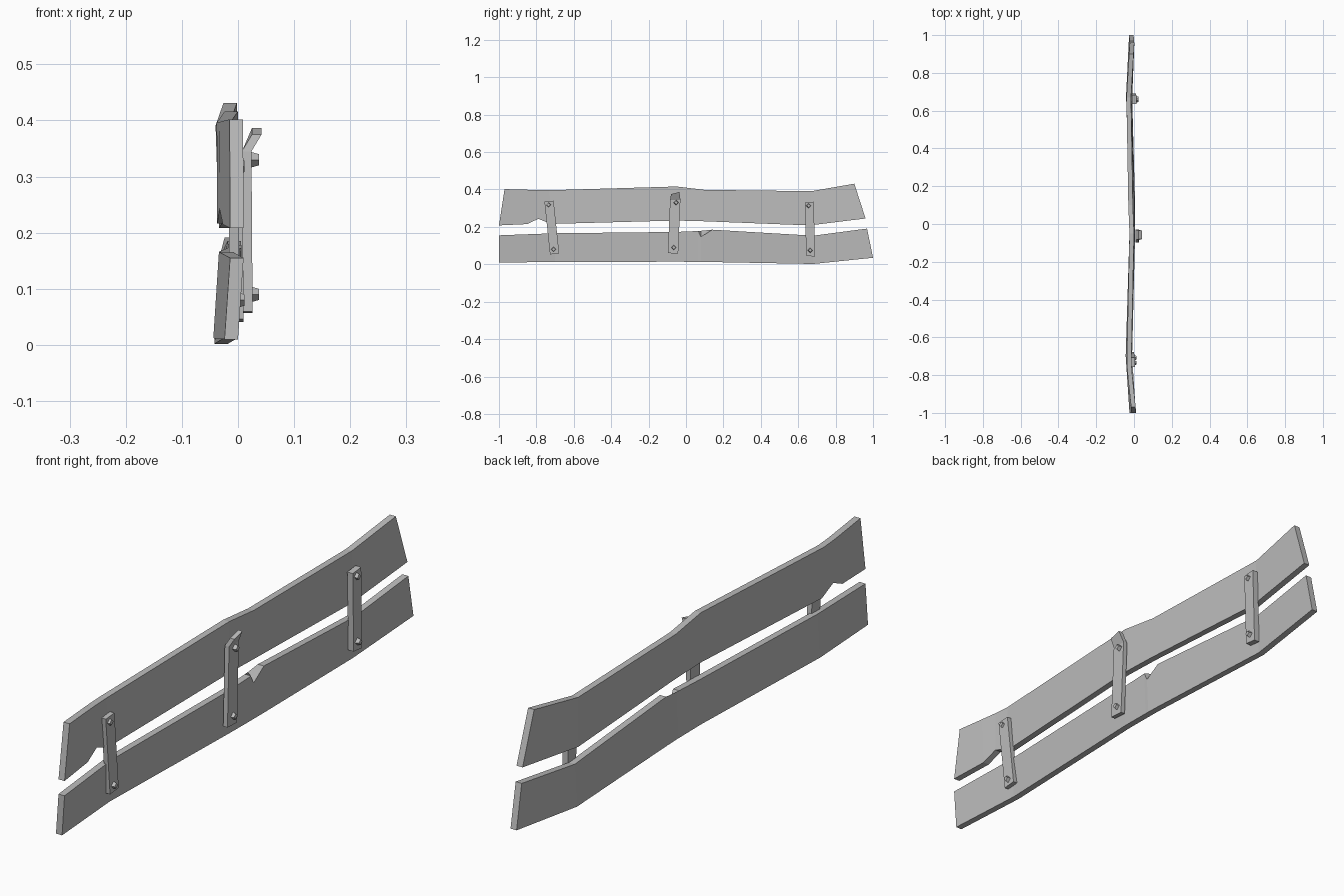
import bpy, bmesh
from math import pi
from mathutils import Matrix

cube = bpy.data.objects.get("Cube")
if cube:
    bpy.data.objects.remove(cube, do_unlink=True)

grey = bpy.data.materials.new("plain grey")
grey.use_nodes = True
grey.diffuse_color = (0.5, 0.5, 0.5, 1)
grey.node_tree.nodes["Principled BSDF"].inputs["Base Color"].default_value = (0.5, 0.5, 0.5, 1)


def finish(bm, name):
    bmesh.ops.recalc_face_normals(bm, faces=bm.faces)
    mesh = bpy.data.meshes.new(name)
    bm.to_mesh(mesh)
    bm.free()
    mesh.materials.append(grey)
    obj = bpy.data.objects.new(name, mesh)
    bpy.context.collection.objects.link(obj)
    return obj


def loft(name, sections):
    """Skin a row of four-cornered sections and cap both ends."""
    bm = bmesh.new()
    rings = [[bm.verts.new(p) for p in s] for s in sections]
    for a, b in zip(rings, rings[1:]):
        for i in range(4):
            j = (i + 1) % 4
            bm.faces.new((a[i], a[j], b[j], b[i]))
    bm.faces.new(rings[0])
    bm.faces.new(rings[-1])
    return finish(bm, name)


def plank(name, stations, half=0.012):
    """Each station: low y, low z, top y, top z, low x, top x, chip depth."""
    sections = []
    for yb, zb, yt, zt, xb, xt, chip in stations:
        sections.append([(xb - half, yb, zb), (xb + half, yb, zb),
                         (xt + half, yt, zt - chip), (xt - half, yt, zt)])
    loft(name, sections)


def strap(name, stations, thick):
    """Each station: left y, left z, right y, right z, inner x."""
    loft(name, [[(x, ya, za), (x, yb, zb), (x + thick, yb, zb), (x + thick, ya, za)]
                for ya, za, yb, zb, x in stations])


def nail(name, x, y, z):
    bm = bmesh.new()
    bmesh.ops.create_cone(bm, cap_ends=True, segments=4, radius1=0.014,
                          radius2=0.010, depth=0.014,
                          matrix=Matrix.Translation((x, y, z)) @ Matrix.Rotation(pi / 2, 4, "Y"))
    finish(bm, name)


# Warped boards
plank("upper_plank", [
    (-1, .208, -.97, .402, -.002, -.003, 0),
    (-.85, .215, -.86, .399, -.015, -.015, 0),
    (-.79, .243, -.79, .397, -.021, -.022, 0),
    (-.72, .216, -.73, .396, -.025, -.026, 0),
    (-.05, .234, -.05, .416, -.008, -.012, 0),
    (.1, .23, .1, .398, -.009, -.018, 0),
    (.66, .208, .67, .391, -.022, -.028, 0),
    (.96, .245, .9, .431, -.01, -.014, 0)])
plank("lower_plank", [
    (-1, .01, -1, .155, -.012, -.002, 0),
    (-.7, .012, -.7, .166, -.032, -.022, 0),
    (-.05, .014, -.05, .173, -.012, -.006, 0),
    (.065, .013, .065, .178, -.012, -.006, 0),
    (.08, .013, .08, .179, -.012, -.006, .032),
    (.14, .012, .14, .185, -.013, -.007, 0),
    (.68, .002, .68, .153, -.03, -.022, 0),
    (1, .035, .968, .191, -.014, -.012, 0)])

# Upright straps, the middle one bent outwards at its top
strap("front_strap", [(-.727, .053, -.678, .058, -.018),
                      (-.757, .336, -.708, .34, -.014)], .018)
strap("middle_strap", [(-.097, .06, -.042, .057, .009),
                       (-.085, .345, -.03, .345, .007),
                       (-.08, .375, -.035, .387, .025)], .017)
strap("back_strap", [(.643, .046, .69, .041, -.012),
                     (.635, .33, .683, .335, -.01)], .022)

# Four-sided nail heads
for strap_name, x, spots in [
        ("front", .005, [(-.735, .318), (-.708, .08)]),
        ("middle", .03, [(-.053, .33), (-.065, .09)]),
        ("back", .016, [(.656, .313), (.664, .075)])]:
    for end, (y, z) in zip(("upper", "lower"), spots):
        nail(f"{strap_name}_{end}_nail", x, y, z)
